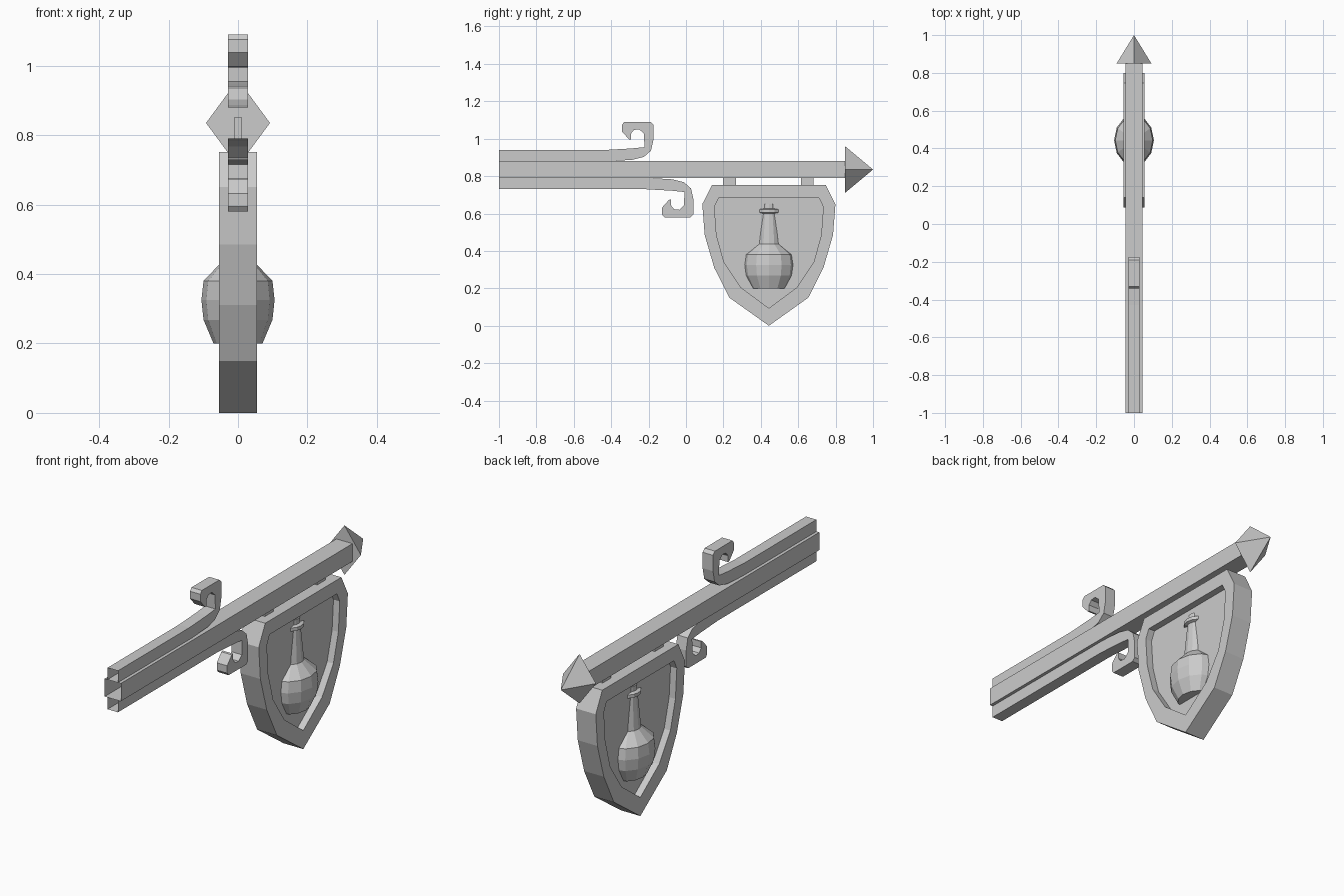
import bpy, bmesh, math

if "Cube" in bpy.data.objects:
    bpy.data.objects.remove(bpy.data.objects["Cube"])


def finish(name, bm, fix=True):
    if fix:
        bmesh.ops.recalc_face_normals(bm, faces=bm.faces[:])
    me = bpy.data.meshes.new(name)
    bm.to_mesh(me)
    bm.free()
    ob = bpy.data.objects.new(name, me)
    bpy.context.collection.objects.link(ob)
    return ob


def prism(name, pts, half, open_end=False):
    """Extrude a (y, z) outline to x = +-half; optionally leave the y = -1 end open."""
    bm = bmesh.new()
    face = bm.faces.new([bm.verts.new((-half, y, z)) for y, z in pts])
    res = bmesh.ops.extrude_face_region(bm, geom=[face])
    for v in res["geom"]:
        if isinstance(v, bmesh.types.BMVert):
            v.co.x = half
    bmesh.ops.recalc_face_normals(bm, faces=bm.faces[:])
    if open_end:
        ends = [f for f in bm.faces if all(v.co.y < -0.999 for v in f.verts)]
        bmesh.ops.delete(bm, geom=ends, context='FACES')
    return finish(name, bm, False)


def rect(y0, y1, z0, z1):
    return [(y0, z0), (y1, z0), (y1, z1), (y0, z1)]


# Hollow bar
prism("bar", rect(-1, 0.86, 0.79, 0.88), 0.045, True)

# Scroll brackets above and below the bar
scroll = [(-1, 0.88), (-0.41, 0.88), (-0.289, 0.887), (-0.225, 0.903), (-0.187, 0.936),
          (-0.174, 0.995), (-0.174, 1.075), (-0.19, 1.09), (-0.33, 1.09),
          (-0.342, 1.075), (-0.342, 1.038), (-0.305, 0.997), (-0.294, 0.995),
          (-0.294, 1.027), (-0.278, 1.047), (-0.25, 1.05), (-0.225, 1.027),
          (-0.222, 0.955), (-0.289, 0.948), (-0.43, 0.94), (-1, 0.94)]
prism("upper_scroll", scroll, 0.029, True)
prism("lower_scroll", [(y if y < -0.9 else y + 0.214, 1.67 - z) for y, z in scroll],
      0.029, True)

# Arrowhead at the bar tip
bm = bmesh.new()
base = [bm.verts.new((x, 0.85, z)) for x, z in
        [(-0.092, 0.835), (0, 0.71), (0.092, 0.835), (0, 0.96)]]
tip = bm.verts.new((0, 1, 0.835))
bm.faces.new(base)
for i in range(4):
    bm.faces.new((base[i], base[(i + 1) % 4], tip))
finish("arrowhead", bm)

# Hangers
for name, y in (("hanger_front", 0.198), ("hanger_back", 0.615)):
    prism(name, rect(y, y + 0.068, 0.74, 0.85), 0.012)

# Shield board with a recessed panel on both faces
CY = 0.443


def mirrored(half):
    return ([(CY + d, z) for d, z in half] +
            [(CY - d, z) for d, z in reversed(half) if d > 0])


outer = mirrored([(0.304, 0.752), (0.356, 0.65), (0.343, 0.485), (0.292, 0.31),
                  (0.211, 0.15), (0, 0)])
inner = mirrored([(0.269, 0.682), (0.291, 0.635), (0.28, 0.485), (0.24, 0.34),
                  (0.15, 0.205), (0, 0.094)])
bm = bmesh.new()
loops = [[bm.verts.new((x, y, z)) for y, z in pts] for x, pts in
         [(-0.02, inner), (-0.055, inner), (-0.055, outer),
          (0.055, outer), (0.055, inner), (0.02, inner)]]
n = len(outer)
for a, b in zip(loops, loops[1:]):
    for i in range(n):
        j = (i + 1) % n
        bm.faces.new((a[i], a[j], b[j], b[i]))
bm.faces.new(loops[0])
bm.faces.new(loops[-1])
finish("shield", bm)

# Bottle: slightly flattened lathe passing through the panel
profile = [(0.091, 0.2), (0.128, 0.268), (0.136, 0.325), (0.128, 0.38), (0.058, 0.437),
           (0.04, 0.6), (0.058, 0.605), (0.058, 0.622), (0.036, 0.627), (0.036, 0.652)]
SEG = 12
bm = bmesh.new()
rings = [[bm.verts.new((0.775 * r * math.cos(2 * math.pi * k / SEG),
                        CY + r * math.sin(2 * math.pi * k / SEG), z))
          for k in range(SEG)] for r, z in profile]
for a, b in zip(rings, rings[1:]):
    for i in range(SEG):
        j = (i + 1) % SEG
        bm.faces.new((a[i], a[j], b[j], b[i]))
bm.faces.new(rings[0])
bm.faces.new(rings[-1])
finish("bottle", bm)
